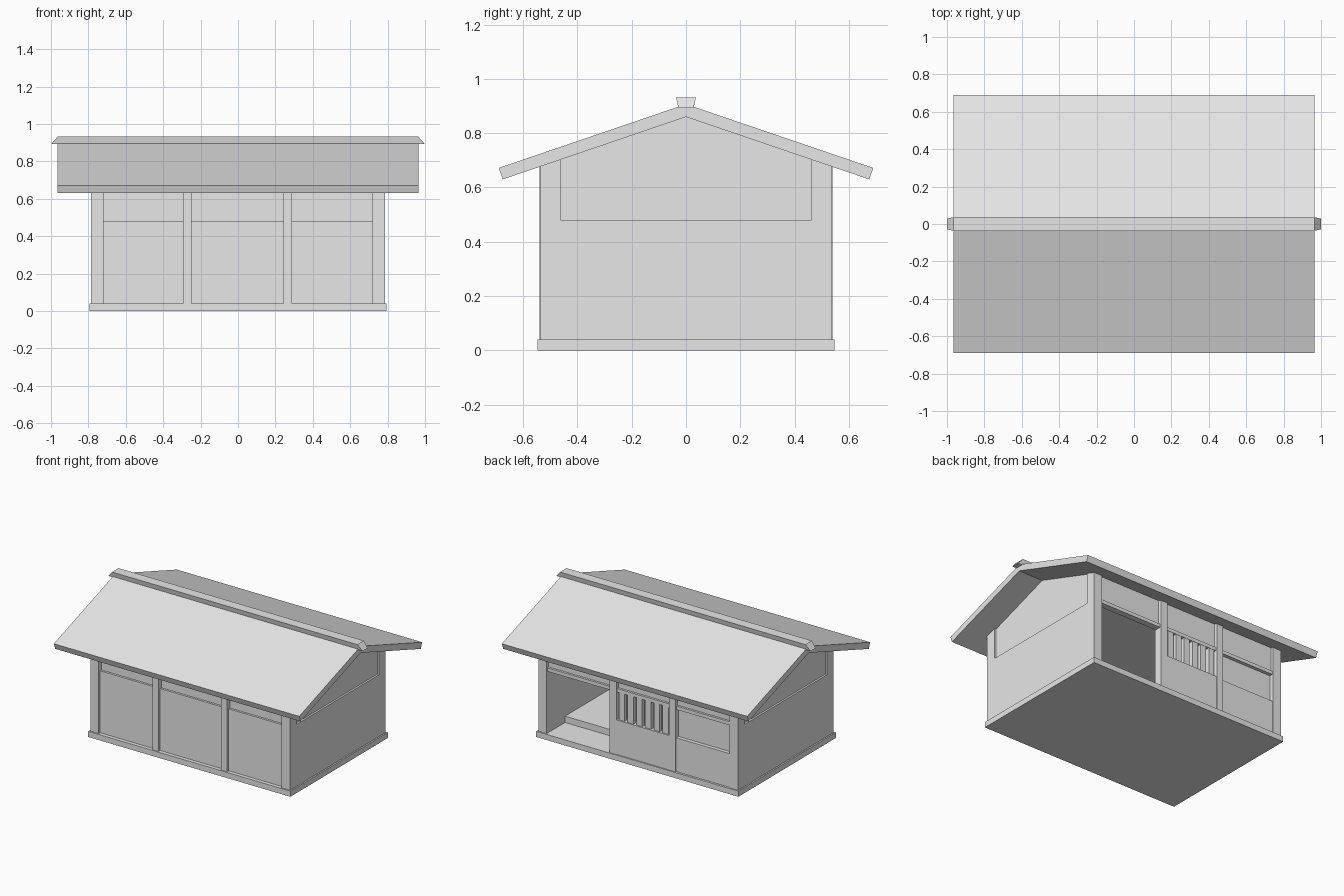
import bpy, bmesh

cube = bpy.data.objects.get("Cube")
if cube:
    bpy.data.objects.remove(cube, do_unlink=True)

grey = bpy.data.materials.new("plain grey")
grey.use_nodes = True
GREY = (0.8, 0.8, 0.8, 1)
grey.diffuse_color = GREY
grey.node_tree.nodes["Principled BSDF"].inputs["Base Color"].default_value = GREY


def finish(name, bm):
    bmesh.ops.recalc_face_normals(bm, faces=bm.faces)
    mesh = bpy.data.meshes.new(name)
    bm.to_mesh(mesh)
    bm.free()
    mesh.materials.append(grey)
    ob = bpy.data.objects.new(name, mesh)
    bpy.context.scene.collection.objects.link(ob)
    return ob


def box(name, x0, x1, y0, y1, z0, z1):
    bm = bmesh.new()
    bmesh.ops.create_cube(bm, size=1)
    for v in bm.verts:
        v.co.x = x1 if v.co.x > 0 else x0
        v.co.y = y1 if v.co.y > 0 else y0
        v.co.z = z1 if v.co.z > 0 else z0
    return finish(name, bm)


def prism(name, profile, x0, x1):
    """Extrude a y-z profile along x."""
    bm = bmesh.new()
    face = bm.faces.new([bm.verts.new((x0, y, z)) for y, z in profile])
    out = bmesh.ops.extrude_face_region(bm, geom=[face])
    for v in out["geom"]:
        if isinstance(v, bmesh.types.BMVert):
            v.co.x = x1
    return finish(name, bm)


def mirror_x(ob):
    ob.modifiers.new("mirror", "MIRROR").use_axis[0] = True


FLOOR, RAIL, TOP = 0.04, 0.48, 0.69
INNER = 0.72          # inside face of the end walls


def under_roof(y):
    return 0.868 - 0.337 * abs(y)


# Plinth and inner floors
box("plinth", -0.795, 0.795, -0.547, 0.547, 0, FLOOR)
box("raised_floor", -INNER, INNER, -0.48, 0.33, FLOOR, 0.085)
box("ceiling", -INNER, INNER, -0.5, 0.5, 0.51, 0.53)

# Gabled roof with a flared ridge cap
prism("roof", [(-0.675, 0.63), (0, 0.86), (0.675, 0.63),
               (0.69, 0.672), (0, 0.907), (-0.69, 0.672)], -0.965, 0.965)
ridge = box("ridge_cap", -1, 1, -0.028, 0.028, 0.892, 0.932)
for v in ridge.data.vertices:
    if v.co.z > 0.9:
        v.co.x *= 0.965
        v.co.y *= 1.3

# End walls: U-shaped frame with an inset gable panel
s, p = 0.537, 0.462
mirror_x(prism("end_wall", [
    (-s, FLOOR), (s, FLOOR), (s, under_roof(s)), (p, under_roof(p)),
    (p, RAIL), (-p, RAIL), (-p, under_roof(p)), (-s, under_roof(s))], INNER, 0.785))
mirror_x(prism("gable_panel", [
    (-p, RAIL), (p, RAIL), (p, under_roof(p)), (0, under_roof(0)),
    (-p, under_roof(p))], INNER, 0.772))

# Front: two posts and three panelled bays
for x0, x1 in ((-0.295, -0.248), (0.243, 0.29)):
    box("front_post", x0, x1, -0.54, -0.48, FLOOR, TOP)
for x0, x1 in ((-INNER, -0.295), (-0.248, 0.243), (0.29, INNER)):
    box("front_panel", x0, x1, -0.52, -0.48, FLOOR, RAIL)
    box("front_transom", x0, x1, -0.505, -0.48, RAIL, TOP)

# Back: two posts, with transoms and rails between them
DOOR, MID = (0.17, 0.225), (-0.295, -0.243)
for x0, x1 in (DOOR, MID):
    box("back_post", x0, x1, 0.48, 0.54, FLOOR, TOP)
for x0, x1 in ((-INNER, MID[0]), (MID[1], DOOR[0]), (DOOR[1], INNER)):
    box("back_transom", x0, x1, 0.485, 0.515, 0.5, TOP)
    box("back_rail", x0, x1, 0.485, 0.53, RAIL, 0.505)

# Middle bay: low wall below a barred window
box("barred_bay_wall", MID[1], DOOR[0], 0.48, 0.538, FLOOR, 0.285)
box("barred_bay_backing", MID[1], DOOR[0], 0.475, 0.49, 0.285, RAIL)
COUNT = 6
pitch = (DOOR[0] - MID[1]) / COUNT
for i in range(COUNT):
    x = MID[1] + pitch * (i + 0.5)
    box("window_bar", x - pitch * 0.33, x + pitch * 0.33, 0.5, 0.528, 0.285, RAIL)

# Side bay: low wall below a plain recessed window
box("window_bay_wall", -INNER, MID[0], 0.48, 0.532, FLOOR, 0.28)
box("window_pane", -INNER, MID[0], 0.48, 0.505, 0.28, RAIL)
